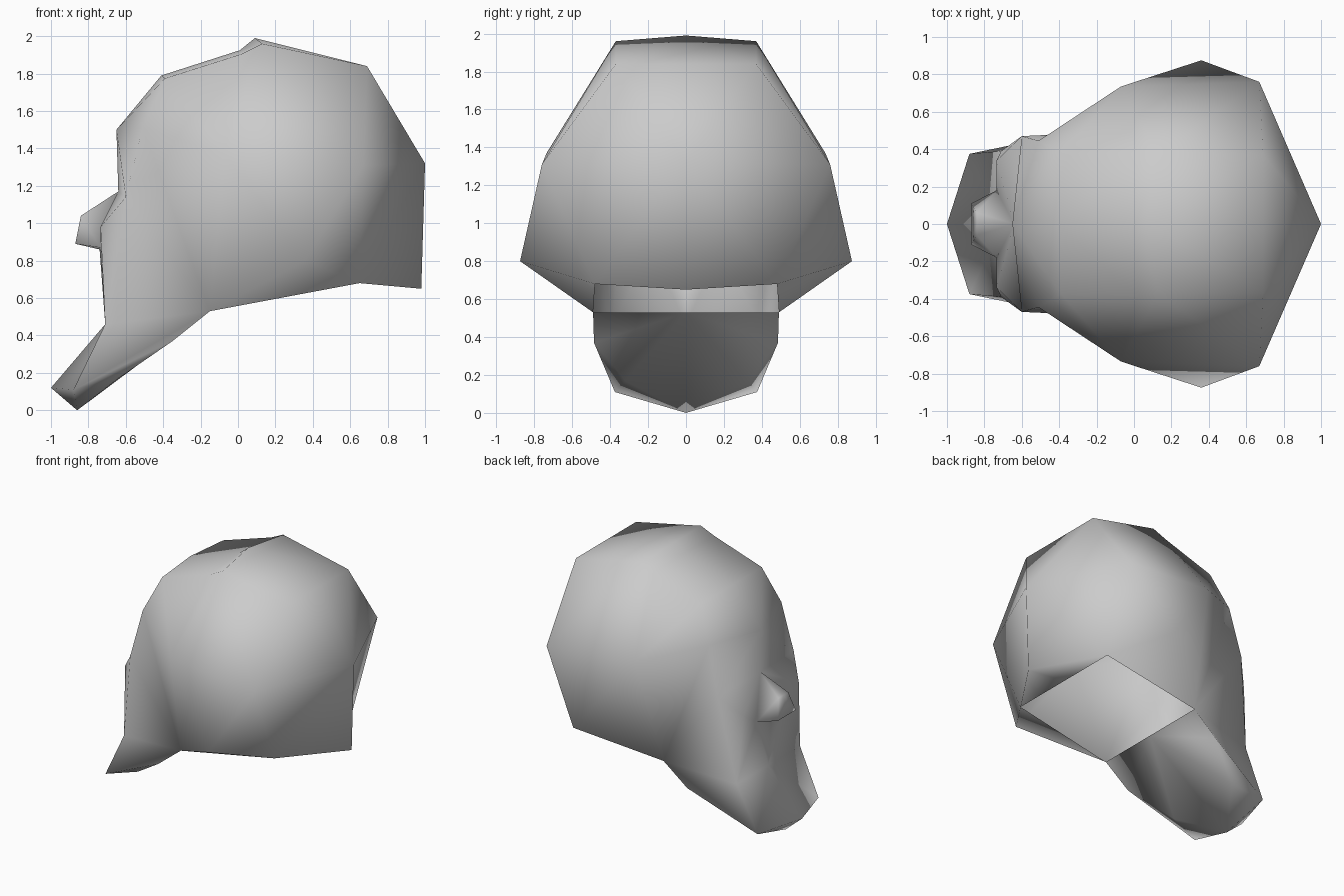
import bpy, bmesh

if "Cube" in bpy.data.objects:
    bpy.data.objects.remove(bpy.data.objects["Cube"])

# Landmarks of one half of the head (y >= 0), face towards -x
P = {
    # centre line
    'chin_low': (-.86, 0, 0), 'chin': (-1, 0, .12), 'lip': (-.71, 0, .46),
    'nose_root': (-.74, 0, .86), 'nose_low': (-.87, 0, .89), 'nose_mid': (-.84, 0, 1.04),
    'bridge': (-.64, 0, 1.17), 'forehead': (-.65, 0, 1.5), 'hairline': (-.41, 0, 1.79),
    'crest': (.01, 0, 1.925), 'crown': (.09, 0, 1.99), 'crown_back': (.69, 0, 1.84),
    'back': (1, 0, 1.32), 'nape': (.98, 0, .65), 'neck_back': (.65, 0, .68),
    'throat': (-.15, 0, .53),
    # side
    'jaw': (-.88, .375, .11), 'under': (-.64, .32, .17), 'jaw_mid': (-.35, .485, .37),
    'cheek': (-.71, .39, .46),
    'nostril': (-.735, .18, .87), 'nose_tip_s': (-.87, .11, .89), 'nose_mid_s': (-.84, .06, 1.04),
    'cheekbone': (-.735, .34, .98), 'brow': (-.6, .47, 1.14), 'fore_s': (-.51, .445, 1.51),
    'hairline_s': (-.39, .375, 1.775), 'crest_s': (.02, .38, 1.905), 'crown_s': (.13, .37, 1.96),
    'temple': (-.07, .735, 1.37), 'ear': (.36, .875, .8),
    'crown_back_s': (.69, .37, 1.84), 'back_s': (.67, .76, 1.31),
    'neck_s': (-.15, .49, .53), 'neck_back_s': (.65, .48, .68),
}

F = [
    # skull
    'forehead hairline hairline_s fore_s', 'hairline crest crest_s hairline_s',
    'crest crown crown_s crest_s', 'crown crown_back crown_back_s crown_s',
    'crown_s crown_back_s back_s', 'crown_s back_s temple', 'crest_s crown_s temple',
    'hairline_s crest_s temple', 'hairline_s temple fore_s', 'temple back_s ear',
    'crown_back back crown_back_s', 'crown_back_s back back_s',
    'back nape neck_back_s', 'back neck_back_s back_s', 'back_s neck_back_s ear',
    'nape neck_back neck_back_s', 'ear neck_back_s neck_s',
    # side of the face, hollow behind the brow
    'bridge forehead brow', 'forehead fore_s brow', 'fore_s neck_s brow',
    'fore_s temple neck_s', 'temple ear neck_s', 'brow neck_s cheek', 'cheek neck_s jaw',
    'jaw neck_s jaw_mid', 'jaw jaw_mid under',
    # nose
    'bridge nose_mid_s nose_mid', 'nose_mid nose_mid_s nose_tip_s nose_low',
    'nose_low nose_tip_s nose_root', 'bridge nostril nose_mid_s',
    'nose_mid_s nostril nose_tip_s', 'nose_tip_s nostril nose_root',
    # front of the face and chin
    'bridge cheekbone nostril', 'bridge brow cheekbone', 'brow cheek cheekbone',
    'nostril cheekbone cheek lip', 'nose_root nostril lip', 'lip cheek jaw chin',
    'chin jaw chin_low', 'jaw under chin_low',
    # underside of the jaw
    'chin_low under throat', 'under jaw_mid throat', 'jaw_mid neck_s throat',
]

# Half of the surface; the neck opening stays open
bm = bmesh.new()
V = {n: bm.verts.new(p) for n, p in P.items()}
for f in F:
    bm.faces.new([V[n] for n in f.split()])

# Mirror to the other half
bmesh.ops.mirror(bm, geom=bm.verts[:] + bm.edges[:] + bm.faces[:], axis='Y', merge_dist=.001)
bmesh.ops.remove_doubles(bm, verts=bm.verts[:], dist=.001)
bmesh.ops.recalc_face_normals(bm, faces=bm.faces[:])
for f in bm.faces:
    f.smooth = True

mesh = bpy.data.meshes.new('head')
bm.to_mesh(mesh)
bm.free()
head = bpy.data.objects.new('head', mesh)
bpy.context.collection.objects.link(head)

grey = bpy.data.materials.new('light grey')
grey.diffuse_color = (.6, .6, .6, 1)
grey.use_nodes = True
grey.node_tree.nodes["Principled BSDF"].inputs["Base Color"].default_value = grey.diffuse_color
mesh.materials.append(grey)
